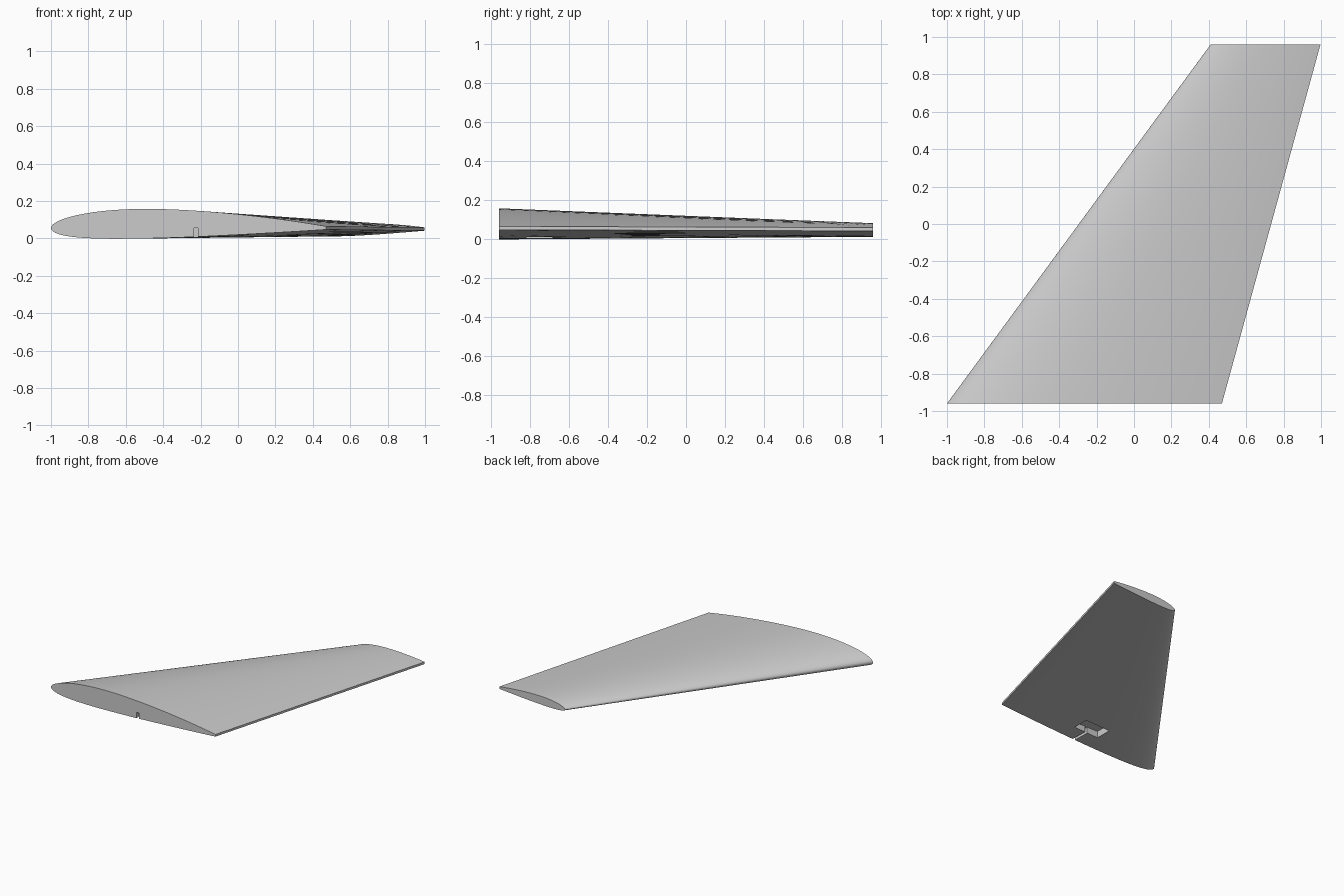
import bpy, bmesh, math

cube = bpy.data.objects.get("Cube")
if cube:
    bpy.data.objects.remove(cube, do_unlink=True)

grey = bpy.data.materials.new("wing grey")
grey.use_nodes = True
color = (0.6, 0.6, 0.6, 1)
grey.diffuse_color = color
grey.node_tree.nodes["Principled BSDF"].inputs["Base Color"].default_value = color

THICK, CAMBER, PEAK, EDGE, STEPS = 0.104, 0.0163, 0.4, 0.0088, 36


def surface_z(t, chord, side):
    """Height of the cambered section above (side 1) or below (-1) its chord."""
    half = 5 * THICK * (0.2969 * math.sqrt(t) - 0.126 * t - 0.3516 * t**2
                        + 0.2843 * t**3 - 0.1036 * t**4)
    if t < PEAK:
        bend = CAMBER / PEAK**2 * (2 * PEAK * t - t * t)
    else:
        bend = CAMBER / (1 - PEAK)**2 * (1 - 2 * PEAK + 2 * PEAK * t - t * t)
    return chord * (bend + side * half) + side * EDGE * t


def section(bm, y, x0, x1, z0, z1):
    """Closed section ring: trailing edge over the top to the nose and back below."""
    ring = []
    for i in range(-STEPS, STEPS + 1):
        t = (1 - math.cos(math.pi * abs(i) / STEPS)) / 2
        side = 1 if i < 0 else -1
        z = z0 + (z1 - z0) * t + surface_z(t, x1 - x0, side)
        ring.append(bm.verts.new((x0 + (x1 - x0) * t, y, z)))
    return ring


def make_object(name, bm):
    bmesh.ops.recalc_face_normals(bm, faces=bm.faces[:])
    mesh = bpy.data.meshes.new(name)
    bm.to_mesh(mesh)
    bm.free()
    mesh.materials.append(grey)
    obj = bpy.data.objects.new(name, mesh)
    bpy.context.collection.objects.link(obj)
    return obj


def box_cutter(name, low, high):
    bm = bmesh.new()
    bmesh.ops.create_cube(bm, size=1)
    for v in bm.verts:
        v.co = [(a + b) / 2 + c * (b - a) for a, b, c in zip(low, high, v.co)]
    obj = make_object(name, bm)
    obj.hide_render = True
    return obj


# Tapered, swept wing with a slight twist and blunt trailing edge
bm = bmesh.new()
root = section(bm, -0.96, -1.0, 0.47, 0.055, 0.056)
tip = section(bm, 0.96, 0.41, 0.997, 0.031, 0.05)
n = len(root)
for i in range(n):
    j = (i + 1) % n
    bm.faces.new((root[i], root[j], tip[j], tip[i]))
bm.faces.new(root)
bm.faces.new(tip)
wing = make_object("wing", bm)

# Underside servo pocket and the cable channel leading to the root
cutters = [
    box_cutter("servo_pocket_cutter", (-0.335, -0.82, -0.1), (-0.115, -0.685, 0.056)),
    box_cutter("cable_channel_cutter", (-0.236, -1.1, -0.1), (-0.214, -0.75, 0.055)),
]
bpy.ops.object.select_all(action="DESELECT")
wing.select_set(True)
bpy.context.view_layer.objects.active = wing
for cutter in cutters:
    cut = wing.modifiers.new(cutter.name, "BOOLEAN")
    cut.operation = "DIFFERENCE"
    cut.solver = "EXACT"
    cut.object = cutter
    bpy.ops.object.modifier_apply(modifier=cut.name)
    bpy.data.objects.remove(cutter, do_unlink=True)

bpy.ops.object.shade_smooth_by_angle(angle=math.radians(30))
